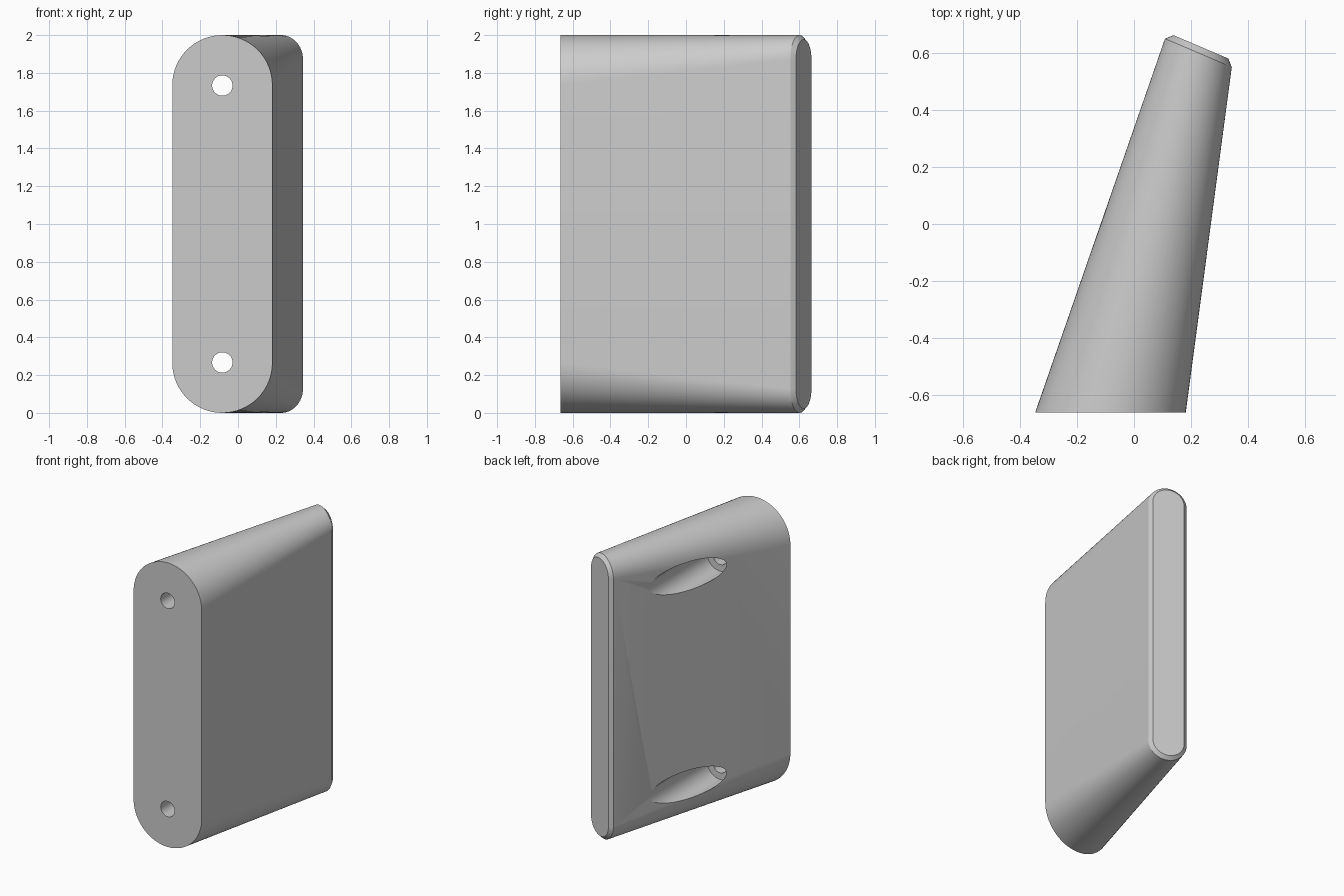
import bpy, bmesh, math
from mathutils import Vector

cube = bpy.data.objects.get("Cube")
if cube:
    bpy.data.objects.remove(cube, do_unlink=True)

grey = bpy.data.materials.new("plain grey")
grey.use_nodes = True
colour = (0.6, 0.6, 0.6, 1)
grey.diffuse_color = colour
grey.node_tree.nodes["Principled BSDF"].inputs["Base Color"].default_value = colour

ARC = 32


def loft(name, rings):
    """Solid skinned through a list of equally long closed rings."""
    bm = bmesh.new()
    loops = [[bm.verts.new(p) for p in ring] for ring in rings]
    for a, b in zip(loops, loops[1:]):
        for i in range(len(a)):
            j = (i + 1) % len(a)
            bm.faces.new((a[i], a[j], b[j], b[i]))
    bm.faces.new(loops[0])
    bm.faces.new(loops[-1])
    bmesh.ops.recalc_face_normals(bm, faces=bm.faces)
    mesh = bpy.data.meshes.new(name)
    bm.to_mesh(mesh)
    bm.free()
    mesh.materials.append(grey)
    obj = bpy.data.objects.new(name, mesh)
    bpy.context.collection.objects.link(obj)
    return obj


def stadium(a, b, inset=0.0):
    """Upright rounded slot spanning plan points a to b, 2 units tall."""
    a, b = Vector((*a, 1)), Vector((*b, 1))
    centre, radius = (a + b) / 2, (b - a).length / 2
    across, up = (b - a).normalized(), Vector((0, 0, 1))
    ring = []
    for side in (1, -1):
        for i in range(ARC + 1):
            t = math.pi * i / ARC
            ring.append(centre + side * (1 - radius) * up
                        + side * (radius - inset) * (math.cos(t) * across + math.sin(t) * up))
    return ring


def circle(x, y, z, r):
    return [Vector((x + r * math.cos(t), y, z + r * math.sin(t)))
            for t in (2 * math.pi * i / 48 for i in range(48))]


# Tapered body with a chamfered, slanted end
front = stadium((-0.348, -0.664), (0.182, -0.664))
left, right = (0.109, 0.652), (0.344, 0.552)
shoulder = stadium(left, right)
normal = Vector((left[1] - right[1], right[0] - left[0], 0)).normalized()
cap = [p + normal * 0.023 for p in stadium(left, right, 0.023)]
body = loft("tapered_body", [front, shoulder, cap])

# Screw holes that open into wide counterbores on the sloping side
for z in (0.267, 1.733):
    x, step = -0.083, -0.26
    cutter = loft("screw_hole_cutter", [circle(x, -0.8, z, 0.054), circle(x, step, z, 0.054),
                                        circle(x, step, z, 0.1), circle(x, 0.8, z, 0.1)])
    cutter.hide_render = True
    cut = body.modifiers.new("screw_hole", 'BOOLEAN')
    cut.operation = 'DIFFERENCE'
    cut.solver = 'EXACT'
    cut.object = cutter
    bpy.context.view_layer.objects.active = body
    bpy.ops.object.modifier_apply(modifier=cut.name)
    bpy.data.objects.remove(cutter, do_unlink=True)

# Smooth curves, crisp edges
bpy.ops.object.select_all(action='DESELECT')
body.select_set(True)
bpy.context.view_layer.objects.active = body
bpy.ops.object.shade_smooth_by_angle(angle=math.radians(25))
